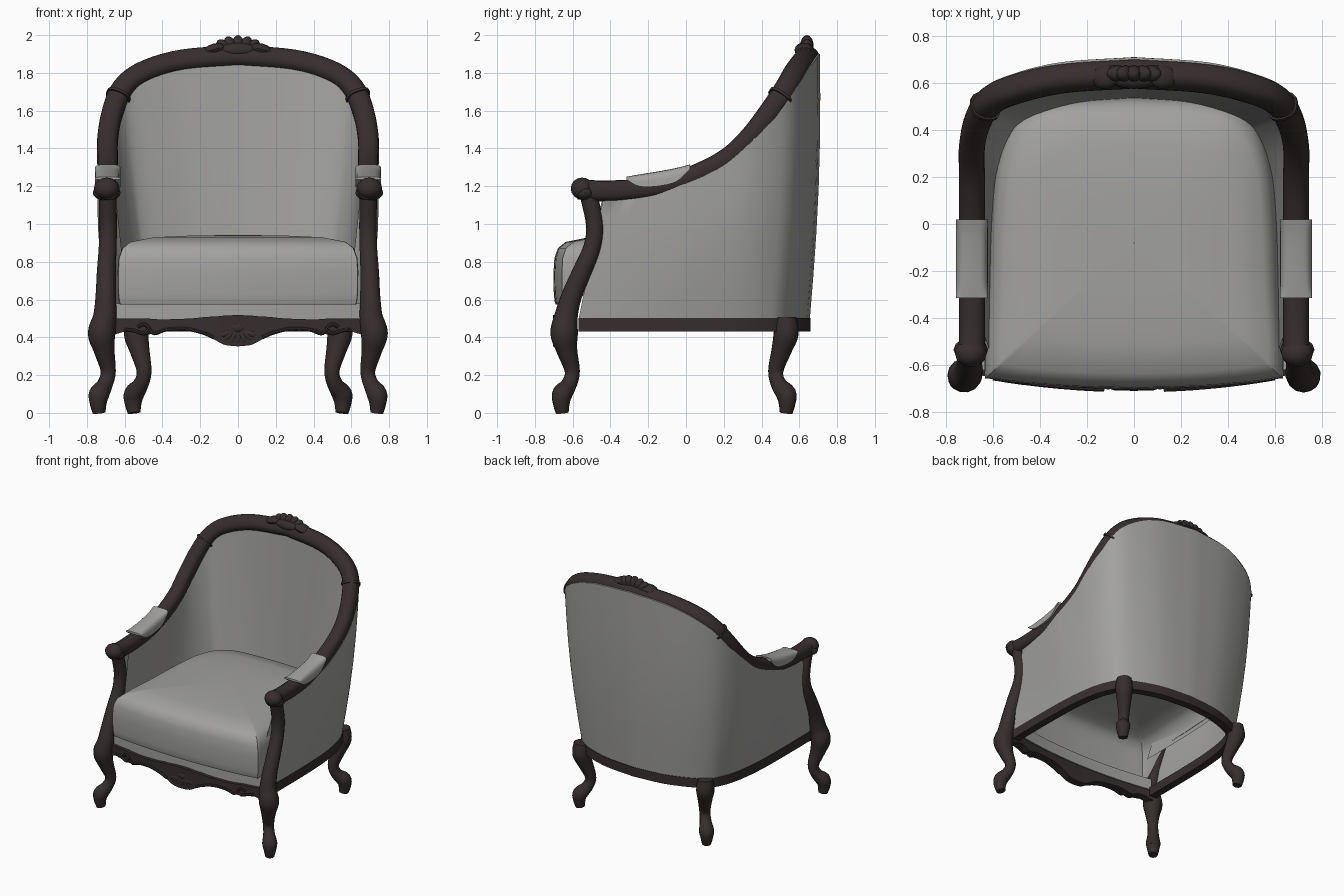
import bpy, bmesh, math
from mathutils import Vector, Matrix

cube = bpy.data.objects.get("Cube")
if cube:
    bpy.data.objects.remove(cube)


def material(name, rgb):
    m = bpy.data.materials.new(name)
    m.use_nodes = True
    m.diffuse_color = (*rgb, 1)
    m.node_tree.nodes["Principled BSDF"].inputs["Base Color"].default_value = (*rgb, 1)
    return m


WOOD = material("dark_wood", (0.038, 0.027, 0.027))
FABRIC = material("grey_fabric", (0.36, 0.357, 0.348))


def finish(name, bm, mat):
    bmesh.ops.recalc_face_normals(bm, faces=bm.faces[:])
    me = bpy.data.meshes.new(name)
    bm.to_mesh(me)
    bm.free()
    me.materials.append(mat)
    me.shade_smooth()
    me.set_sharp_from_angle(angle=math.radians(40))
    ob = bpy.data.objects.new(name, me)
    bpy.context.collection.objects.link(ob)
    return ob


def ramp(v, lo, hi):
    return min(max((v - lo) / (hi - lo), 0), 1)


def smooth(points, steps=5):
    """Catmull-Rom curve through points of any dimension."""
    p = [Vector(q) for q in points]
    p = [p[0] * 2 - p[1]] + p + [p[-1] * 2 - p[-2]]
    out = []
    for a, b, c, d in zip(p, p[1:], p[2:], p[3:]):
        for i in range(steps):
            t = i / steps
            out.append((b * 2 + (c - a) * t + (a * 2 - b * 5 + c * 4 - d) * t ** 2
                        + (b * 3 - a - c * 3 + d) * t ** 3) * 0.5)
    return out + [p[-2]]


def mirrored(half):
    """Complete a half path ending on x = 0."""
    flip = []
    for q in reversed(half[:-1]):
        v = q.copy()
        v[0] = -v[0]
        flip.append(v)
    return list(half) + flip


def loft(name, sections, mat, closed=True, caps=True):
    bm = bmesh.new()
    rings = [[bm.verts.new(c) for c in s] for s in sections]
    n = len(rings[0])
    for a, b in zip(rings, rings[1:]):
        for i in range(n if closed else n - 1):
            j = (i + 1) % n
            bm.faces.new((a[i], a[j], b[j], b[i]))
    if caps:
        bm.faces.new(rings[0])
        bm.faces.new(rings[-1])
    return finish(name, bm, mat)


def tube(name, path, mat, sides=14, square=1.0):
    """Sweep a round section along points (x, y, z, radius)."""
    pts = [Vector(q[:3]) for q in path]
    normal, sections = Vector((1, 0.1, 0)), []
    for i, p in enumerate(pts):
        t = (pts[min(i + 1, len(pts) - 1)] - pts[max(i - 1, 0)]).normalized()
        normal = (normal - t * normal.dot(t)).normalized()
        side = t.cross(normal)
        ring = []
        for k in range(sides):
            a = math.tau * k / sides
            c, s = (math.copysign(abs(v) ** square, v) for v in (math.cos(a), math.sin(a)))
            ring.append(p + (normal * c + side * s) * path[i][3])
        sections.append(ring)
    return loft(name, sections, mat)


def lobes(name, items, mat):
    """Carved cluster of ellipsoids: (centre, scale, rotation about y)."""
    bm = bmesh.new()
    for centre, scale, turn in items:
        m = (Matrix.Translation(centre) @ Matrix.Rotation(turn, 4, 'Y')
             @ Matrix.Diagonal((*scale, 1)))
        bmesh.ops.create_uvsphere(bm, u_segments=12, v_segments=8, radius=1, matrix=m)
    return finish(name, bm, mat)


def plan_normals(pts):
    out = []
    for i in range(len(pts)):
        d = pts[min(i + 1, len(pts) - 1)] - pts[max(i - 1, 0)]
        out.append(Vector((d.y, -d.x, 0)).normalized())
    return out


# Top rail: arms sweeping up into the arched back
TOP = [(.69, -.57, 1.185), (.69, -.435, 1.175), (.69, -.2, 1.19), (.69, 0, 1.24),
       (.69, .2, 1.335), (.69, .33, 1.45), (.665, .44, 1.59), (.61, .525, 1.715),
       (.50, .575, 1.80), (.3, .62, 1.86), (0, .64, 1.885)]
BASE = [(.69, -.57), (.69, -.25), (.685, 0), (.67, .18), (.645, .32),
        (.61, .42), (.56, .50), (.45, .57), (.25, .635), (0, .66)]
rail = mirrored(smooth(TOP))
tube("top_rail", [(*p, .055 + .005 * ramp(p.z, 1.4, 1.85)) for p in rail], WOOD, 16, .8)

# Upholstered shell, open underneath
top = mirrored(smooth(TOP[1:]))
base = mirrored(smooth([(x, y, .49) for x, y in BASE]))
sections = []
for t, b, nt, nb in zip(top, base, plan_normals(top), plan_normals(base)):
    back = ramp(t.y, .45, .62)
    swell = ramp(t.y, -.45, 0)
    o0 = b - nb * .005
    o1 = t + nt * (.02 + .035 * swell + .015 * back) + Vector((0, 0, .04 * back - .025))
    i0 = b - nb * (.085 + .04 * ramp(b.y, .2, .6)) + Vector((0, 0, .24))
    i1 = t - nt * .04 - Vector((0, 0, .025 * (1 - back)))
    lip = t + nt * .03 + Vector((0, 0, .045 * back - .02))
    bulge = nt * .02 * swell
    outer = [o0.lerp(o1, k / 6) + bulge * math.sin(math.pi * k / 6) for k in range(7)]
    sections.append(outer + [lip] + [i1.lerp(i0, k / 6) for k in range(7)])
loft("back_and_side_upholstery", sections, FABRIC, closed=False, caps=False)

# Base rail around the sides and back
low = Vector((0, 0, .06))
lift = Vector((0, 0, .012))
loft("base_rail", [(b + lift, b - low, b - n * .06 - low, b - n * .06 + lift)
                   for b, n in zip(base, plan_normals(base))], WOOD)

# Legs, posts, arm ends, collars and arm pads on both sides
FRONT = [(.735, -.655, 0, .034), (.74, -.66, .05, .045), (.735, -.655, .1, .054),
         (.705, -.62, .15, .042), (.687, -.602, .22, .04), (.708, -.63, .33, .055),
         (.722, -.645, .42, .073), (.705, -.635, .51, .062), (.70, -.605, .62, .054),
         (.697, -.55, .75, .05), (.69, -.495, .88, .047), (.688, -.483, 1.0, .047),
         (.69, -.515, 1.15, .046)]
BACK = [(.55, .53, 0, .034), (.555, .535, .05, .045), (.55, .53, .1, .054),
        (.515, .492, .15, .042), (.497, .475, .22, .04), (.52, .505, .33, .053),
        (.54, .53, .42, .066), (.54, .53, .505, .055)]
PAD = [(-.315, 1.235, 1.25), (-.25, 1.20, 1.262), (-.15, 1.20, 1.278),
       (-.05, 1.225, 1.297), (.02, 1.29, 1.315)]
for side, s in (("left", 1), ("right", -1)):
    flip = lambda pts: [(s * q[0], *q[1:]) for q in pts]
    tube(side + "_front_leg_and_post", flip(smooth(FRONT, 4)), WOOD)
    tube(side + "_back_leg", flip(smooth(BACK, 4)), WOOD)
    lobes(side + "_arm_scroll", [((s * .695, -.55, 1.188), (.068, .06, .058), 0),
                                 ((s * .695, -.535, 1.165), (.074, .05, .042), 0)], WOOD)
    collar = flip([(*p, .067) for p in smooth(TOP, 10)[66:68]])
    tube(side + "_rail_collar", collar, WOOD, 16, .8)
    pad = []
    for y, zb, zt in smooth(PAD, 4):
        ring = []
        for k in range(13):
            a = math.pi * k / 12
            c = math.cos(a)
            ring.append((s * .69 + .068 * math.copysign(abs(c) ** .5, c), y,
                         zb + (zt - zb) * max(math.sin(a), 0) ** .6))
        pad.append(ring)
    loft(side + "_arm_pad", pad, FABRIC)

# Seat cushion: hollow dome, deep at the front and shallow at the sides and back
PLAN = [(0, -.70), (.3, -.69), (.59, -.66), (.635, -.615), (.618, -.3), (.605, 0),
        (.58, .25), (.505, .43), (.35, .515), (0, .535)]
half = smooth(PLAN, 4)
outline = half + [Vector((-q.x, q.y)) for q in half[-2:0:-1]]
LAYERS = [(.985, .575), (.993, .59), (1, .63), (1.003, .74), (.995, .82), (.965, .872),
          (.9, .905), (.7, .93), (.35, .94), (.002, .941)]
loft("seat_cushion", [[(q.x * k, (q.y + .08) * k - .08,
                        z + max(.8 - z, 0) * .85 * ramp(q.y, -.6, -.4)) for q in outline]
                      for k, z in LAYERS], FABRIC, caps=False)


# Bowed front: fabric strip and carved apron
def bow(x):
    return -.705 + .06 * (x / .65) ** 2


loft("seat_front_strip", [((x, bow(x) + .025, .49), (x, bow(x) + .025, .58),
                           (x, bow(x) + .07, .58), (x, bow(x) + .07, .49))
                          for x in [-.65 + .065 * i for i in range(21)]], FABRIC)
EDGE = [(.67, .41, .5), (.57, .435, .5), (.49, .412, .5), (.40, .435, .495), (.25, .43, .5),
        (.17, .41, .508), (.12, .385, .51), (.07, .36, .515), (0, .352, .518)]
loft("front_apron", [((x, bow(x), zt), (x, bow(x), zb), (x, bow(x) + .06, zb),
                      (x, bow(x) + .06, zt)) for x, zb, zt in mirrored(smooth(EDGE, 4))], WOOD)

# Carved scrolls along the apron
SCROLL = [(.53, .455), (.50, .47), (.47, .445), (.50, .42), (.55, .435), (.60, .44)]
VINE = [(.13, .40), (.19, .425), (.28, .445), (.38, .44), (.44, .42), (.47, .44)]
for side, s in (("left", 1), ("right", -1)):
    for part, pts in (("scroll", SCROLL), ("vine", VINE)):
        tube(f"{side}_apron_{part}", [(s * x, bow(x) - .002, z, .01)
                                      for x, z in smooth(pts, 4)], WOOD, 8)

# Carved shells on the crest and the apron centre
crest, drop = [], []
for i in range(-3, 4):
    a = math.radians(24 * i)
    crest.append(((math.sin(a) * .09, .64, 1.91 + math.cos(a) * .032), (.034, .036, .058), a))
    drop.append(((math.sin(a) * .07, -.69, .43 - math.cos(a) * .035), (.022, .02, .045), -a))
for s in (1, -1):
    crest.append(((s * .125, .625, 1.925), (.03, .05, .062), s * math.radians(105)))
    drop.append(((s * .11, -.685, .41), (.015, .02, .04), s * math.radians(30)))
crest.append(((0, .62, 1.92), (.11, .045, .04), 0))
drop.append(((0, -.69, .45), (.05, .022, .03), 0))
lobes("crest_shell_carving", crest, WOOD)
lobes("apron_shell_carving", drop, WOOD)
